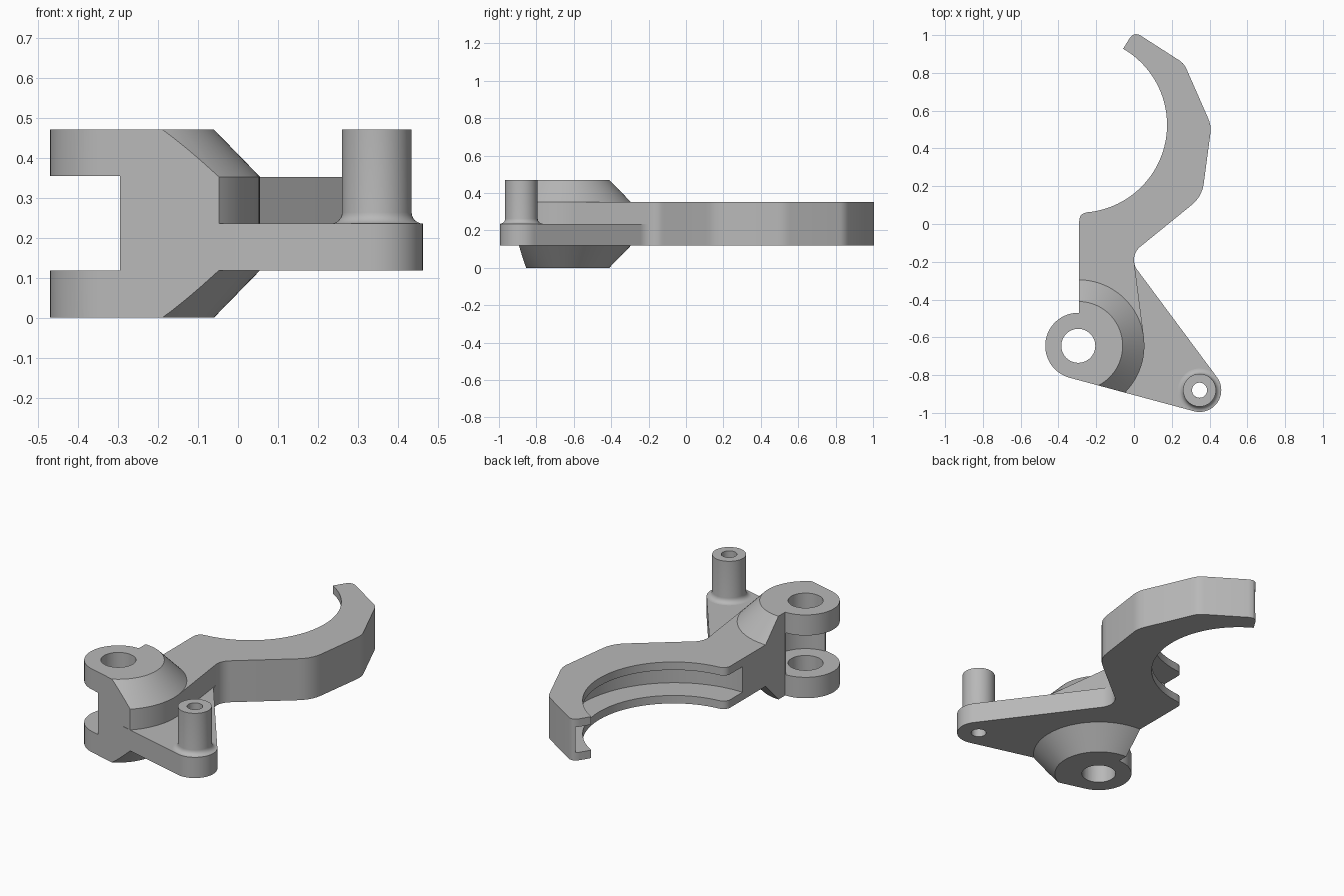
import bpy
import bmesh
from math import cos, sin, radians, pi
from mathutils import Matrix, Vector

if "Cube" in bpy.data.objects:
    bpy.data.objects.remove(bpy.data.objects["Cube"])

GREY = (0.48, 0.48, 0.48, 1)
metal = bpy.data.materials.new("plain grey metal")
metal.use_nodes = True
metal.diffuse_color = GREY
for node in metal.node_tree.nodes:
    if node.type == 'BSDF_PRINCIPLED':
        node.inputs["Base Color"].default_value = GREY

# Shared dimensions
HUB, PIN = (-0.295, -0.645), (0.347, -0.88)
LUG_R, HUB_R, EYE_R = 0.175, 0.35, 0.115
LOW, MID, HIGH, TOP = 0.118, 0.235, 0.352, 0.47
BACK_X = -0.29


def arc(centre, r, start, end, steps=16):
    """Points along an arc, angles in degrees."""
    angles = [radians(start + (end - start) * i / steps) for i in range(steps + 1)]
    return [(centre[0] + r * cos(a), centre[1] + r * sin(a)) for a in angles]


def rounded(before, corner, after, r, steps=5):
    """Replace a corner by a small curve reaching r along each side."""
    b, c, a = Vector(before), Vector(corner), Vector(after)
    p, q = c + (b - c).normalized() * r, c + (a - c).normalized() * r
    ts = [i / steps for i in range(steps + 1)]
    return [tuple(p * (1 - t) ** 2 + c * 2 * t * (1 - t) + q * t * t) for t in ts]


def finish(name, bm):
    bmesh.ops.recalc_face_normals(bm, faces=bm.faces[:])
    mesh = bpy.data.meshes.new(name)
    bm.to_mesh(mesh)
    bm.free()
    mesh.materials.append(metal)
    obj = bpy.data.objects.new(name, mesh)
    bpy.context.collection.objects.link(obj)
    return obj


def prism(name, outline, z0, z1):
    bm = bmesh.new()
    face = bm.faces.new([bm.verts.new((x, y, z0)) for x, y in outline])
    new = bmesh.ops.extrude_face_region(bm, geom=[face])["geom"]
    verts = [v for v in new if isinstance(v, bmesh.types.BMVert)]
    bmesh.ops.translate(bm, verts=verts, vec=(0, 0, z1 - z0))
    return finish(name, bm)


def lathe(name, profile, centre, closed=False, steps=64):
    bm = bmesh.new()
    verts = [bm.verts.new((r, 0, z)) for r, z in profile]
    pairs = list(zip(verts, verts[1:]))
    if closed:
        pairs.append((verts[-1], verts[0]))
    edges = [bm.edges.new(p) for p in pairs]
    bmesh.ops.spin(bm, geom=verts + edges, cent=(0, 0, 0), axis=(0, 0, 1),
                   angle=2 * pi, steps=steps)
    bmesh.ops.remove_doubles(bm, verts=bm.verts[:], dist=1e-5)
    bm.transform(Matrix.Translation((centre[0], centre[1], 0)))
    return finish(name, bm)


def cut(obj, cutter, operation='DIFFERENCE'):
    cutter.hide_render = True
    mod = obj.modifiers.new("cut", 'BOOLEAN')
    mod.operation, mod.solver, mod.object = operation, 'EXACT', cutter
    bpy.context.view_layer.objects.active = obj
    bpy.ops.object.modifier_apply(modifier=mod.name)
    bpy.data.objects.remove(cutter)


def disc(name, centre, r, z0, z1, steps=64):
    return prism(name, arc(centre, r, 0, 360, steps)[:-1], z0, z1)


# Hooked arm: inner arc, rounded tip, faceted back, neck fillet, hub tangent
INNER, NECK = (-0.29, 0.525), (0.09, -0.19)
back = [(-0.06, 0.925), (0.0, 1.02), (0.265, 0.85), (0.41, 0.52),
        (0.36, 0.145), (0.035, -0.119)]
outline = arc(INNER, 0.465, -82, 60, 48)
for i, r in zip(range(1, 5), (0.045, 0.03, 0.04, 0.07)):
    outline += rounded(back[i - 1], back[i], back[i + 1], r)
outline += arc(NECK, 0.09, 128, 190, 10)
outline += [(0.052, -0.597), (-0.05, -0.55), (BACK_X, -0.42)]
outline += rounded((BACK_X, -0.42), (BACK_X, 0.055), (-0.2, 0.07), 0.04)
hook_arm = prism("hook_arm", outline, LOW, HIGH)
cut(hook_arm, disc("groove_cutter", (-0.27, 0.485), 0.575, 0.163, 0.307, 96))

# Pivot hub: double cone trimmed to the body outline, then slotted and bored
hub = lathe("pivot_hub", [(0, 0), (0.235, 0), (HUB_R, LOW), (HUB_R, HIGH),
                          (0.235, TOP), (0, TOP)], HUB, steps=80)
trim = arc(HUB, LUG_R, 90, 254.9, 32)
trim += [(0.317, -0.991), (0.4, -0.2), (BACK_X, -0.2), (BACK_X, -0.47)]
cut(hub, prism("trim_cutter", trim, -0.1, 0.6), 'INTERSECT')
slot = [(-0.6, -0.4), (HUB[0], -0.4)] + arc(HUB, 0.173, 90, -90, 24)
slot += [(HUB[0], -0.95), (-0.6, -0.95)]
cut(hub, prism("slot_cutter", slot, LOW, 0.354))
cut(hub, disc("bore_cutter", HUB, 0.09, -0.1, 0.6, 48))

# Lower link plate from the hub to the pin
plate = [(-0.1, -0.879)] + arc(PIN, EYE_R, -105.1, 37, 24)
plate += arc(NECK, 0.09, 217, 128, 12) + [(-0.1, -0.15)]
link_plate = prism("link_plate", plate, LOW, MID)
cut(link_plate, disc("pin_bore_cutter", PIN, 0.04, 0, 0.4, 32))

# Hollow pin with a filleted foot
foot = arc((EYE_R, MID + 0.028), 0.028, 270, 180, 6)
pin = lathe("hollow_pin", [(0.04, MID)] + foot + [(0.087, TOP), (0.04, TOP)],
            PIN, closed=True, steps=48)

# Smooth curved walls, keep hard edges
bpy.ops.object.select_all(action='DESELECT')
for part in (hook_arm, hub, link_plate, pin):
    part.select_set(True)
bpy.context.view_layer.objects.active = hook_arm
bpy.ops.object.shade_smooth_by_angle(angle=radians(20))
